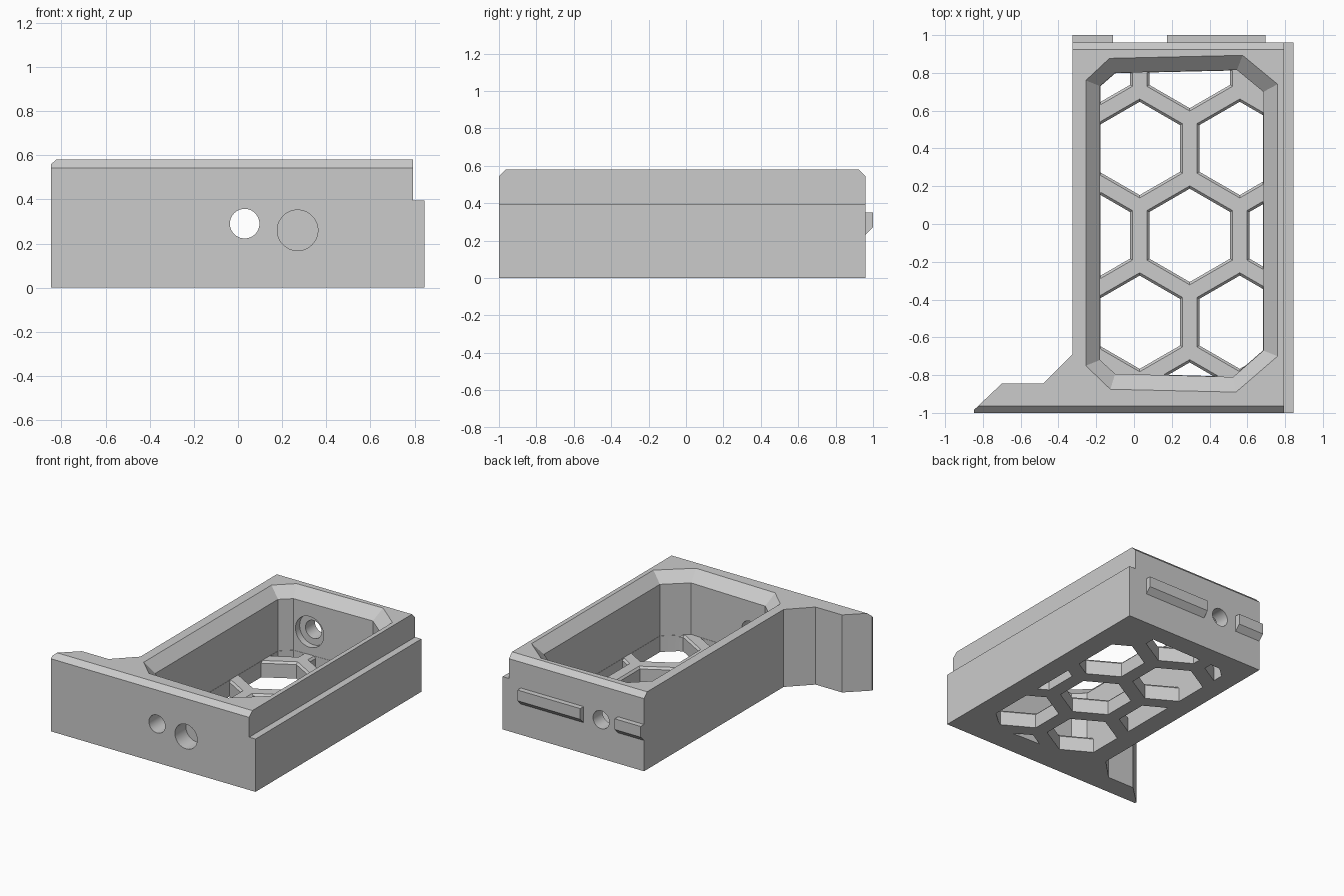
import bpy, bmesh, math
from mathutils import Vector, Matrix

if "Cube" in bpy.data.objects:
    bpy.data.objects.remove(bpy.data.objects["Cube"])

gray = bpy.data.materials.new("light_gray")
gray.diffuse_color = (0.6, 0.6, 0.6, 1)
gray.use_nodes = True
gray.node_tree.nodes["Principled BSDF"].inputs["Base Color"].default_value = gray.diffuse_color


def finish(name, bm):
    bmesh.ops.recalc_face_normals(bm, faces=bm.faces)
    mesh = bpy.data.meshes.new(name)
    bm.to_mesh(mesh)
    bm.free()
    mesh.materials.append(gray)
    ob = bpy.data.objects.new(name, mesh)
    bpy.context.collection.objects.link(ob)
    return ob


def loft(bm, rings):
    """Closed solid through rings of equal point count."""
    loops = [[bm.verts.new(p) for p in r] for r in rings]
    n = len(loops[0])
    for a, b in zip(loops, loops[1:]):
        for i in range(n):
            j = (i + 1) % n
            bm.faces.new((a[i], a[j], b[j], b[i]))
    bm.faces.new(loops[0][::-1])
    bm.faces.new(loops[-1])


def level(points, z):
    return [(x, y, z) for x, y in points]


def slice_off(bm, co, normal):
    """Remove everything beyond a plane and close the cut."""
    bmesh.ops.bisect_plane(bm, geom=bm.verts[:] + bm.edges[:] + bm.faces[:],
                           plane_co=co, plane_no=normal, clear_outer=True)
    bmesh.ops.holes_fill(bm, edges=bm.edges[:], sides=0)


def cylinder_y(name, x, z, r, y0, y1):
    bm = bmesh.new()
    bmesh.ops.create_cone(bm, cap_ends=True, segments=48, radius1=r, radius2=r, depth=y1 - y0,
                          matrix=Matrix.Translation((x, (y0 + y1) / 2, z)) @ Matrix.Rotation(math.pi / 2, 4, 'X'))
    return finish(name, bm)


H, FLOOR = 0.58, 0.12

# Main body with side wing, front and back top edges chamfered
outline = [(-0.848, -1), (0.845, -1), (0.845, 0.96), (-0.325, 0.96), (-0.325, -0.69),
           (-0.48, -0.845), (-0.70, -0.845), (-0.848, -0.985)]
bm = bmesh.new()
loft(bm, [level(outline, 0), level(outline, H)])
slice_off(bm, (0, -1, 0.543), (0, -1, 1))
slice_off(bm, (0, 0.96, 0.543), (0, 1, 1))
body = finish("tray_body", bm)

cutters = []

# Ledge along the right side
bm = bmesh.new()
ledge = [(0.793, -1.1), (0.95, -1.1), (0.95, 1.1), (0.793, 1.1)]
loft(bm, [level(ledge, 0.395), level(ledge, 0.8)])
cutters.append(finish("ledge_cutter", bm))

# Deep pocket with a flared rim
rim = [(-0.255, -0.75), (-0.125, -0.875), (0.54, -0.89), (0.76, -0.70),
       (0.76, 0.74), (0.575, 0.893), (-0.13, 0.877), (-0.255, 0.76)]
wall = [(-0.18, -0.72), (-0.10, -0.793), (0.525, -0.81), (0.685, -0.67),
        (0.685, 0.70), (0.545, 0.815), (-0.10, 0.80), (-0.18, 0.73)]
bm = bmesh.new()
loft(bm, [level(wall, FLOOR), level(wall, 0.505), level(rim, H), level(rim, H + 0.1)])
cutters.append(finish("pocket_cutter", bm))

# Honeycomb floor openings with eased top edges, clipped to the pocket walls
cells = [(0.295, 0.86), (-0.235, 0.86), (0.03, 0.40), (0.56, 0.40), (0.295, -0.06),
         (0.825, -0.06), (-0.235, -0.06), (0.03, -0.52), (0.56, -0.52), (0.295, -0.98)]
honeycomb = bpy.data.meshes.new("honeycomb_cutter")
all_bm = bmesh.new()
for cx, cy in cells:
    bm = bmesh.new()
    rings = []
    for r, z in ((0.247, -0.1), (0.247, FLOOR - 0.015), (0.262, FLOOR), (0.262, FLOOR + 0.03)):
        rings.append([(cx + r * math.sin(k * math.pi / 3), cy - r * math.cos(k * math.pi / 3), z)
                      for k in range(6)])
    loft(bm, rings)
    for i in range(8):
        a, b = Vector((*wall[i], 0)), Vector((*wall[(i + 1) % 8], 0))
        out = Vector((b.y - a.y, a.x - b.x, 0)).normalized()
        slice_off(bm, a - out * 0.002, out)
    bmesh.ops.recalc_face_normals(bm, faces=bm.faces)
    bm.to_mesh(honeycomb)
    bm.free()
    all_bm.from_mesh(honeycomb)
cutters.append(finish("honeycomb_cutter", all_bm))

# Through bore, inner counterbore on the back wall, blind front hole
cutters.append(cylinder_y("bore_cutter", 0.03, 0.29, 0.067, -1.2, 1.2))
cutters.append(cylinder_y("counterbore_cutter", 0.03, 0.29, 0.115, 0.7, 0.85))
cutters.append(cylinder_y("blind_hole_cutter", 0.27, 0.26, 0.092, -1.2, -0.87))

for c in cutters:
    c.hide_render = True
    mod = body.modifiers.new(c.name, 'BOOLEAN')
    mod.operation, mod.solver, mod.object = 'DIFFERENCE', 'EXACT', c

# Bake the cuts and drop the cutters
deps = bpy.context.evaluated_depsgraph_get()
baked = bpy.data.meshes.new_from_object(body.evaluated_get(deps))
body.modifiers.clear()
body.data = baked
for c in cutters:
    bpy.data.objects.remove(c)

bpy.context.view_layer.objects.active = body
body.select_set(True)
bpy.ops.object.shade_smooth_by_angle(angle=math.radians(20))

# Back latching tabs with a sloped underside
profile = [(0.95, 0.22), (0.96, 0.23), (1.0, 0.27), (1.0, 0.35), (0.95, 0.35)]
for name, x0, x1 in (("left_back_tab", -0.325, -0.11), ("right_back_tab", 0.175, 0.695)):
    bm = bmesh.new()
    loft(bm, [[(x, y, z) for y, z in profile] for x in (x0, x1)])
    finish(name, bm)
